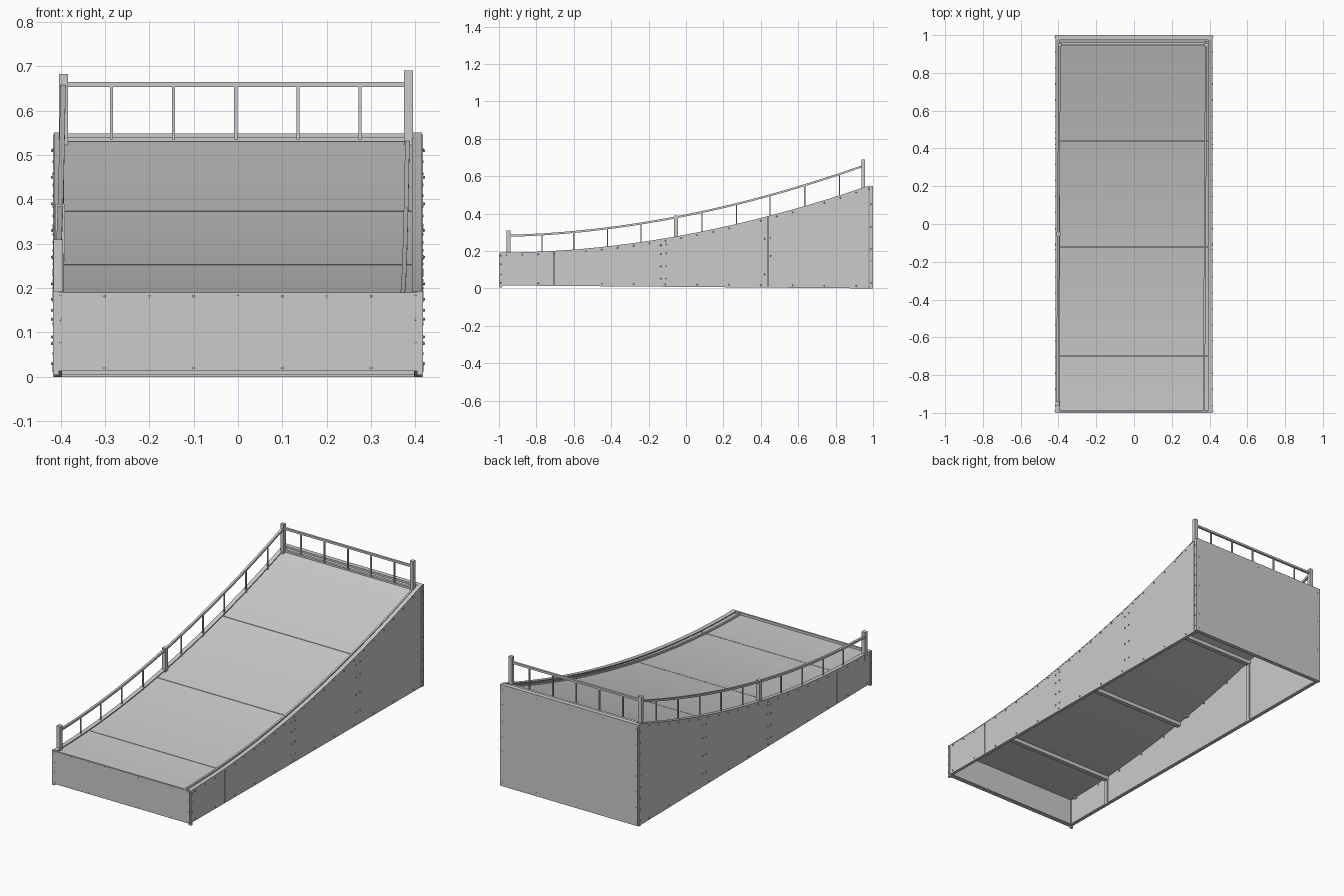
import bpy, bmesh
from mathutils import Vector, Matrix

cube = bpy.data.objects.get("Cube")
if cube:
    bpy.data.objects.remove(cube, do_unlink=True)

grey = bpy.data.materials.new("painted_grey")
grey.use_nodes = True
COLOR = (0.6, 0.6, 0.6, 1)
grey.diffuse_color = COLOR
grey.node_tree.nodes["Principled BSDF"].inputs["Base Color"].default_value = COLOR


def finish(name, bm, smooth=False):
    bmesh.ops.recalc_face_normals(bm, faces=bm.faces)
    mesh = bpy.data.meshes.new(name)
    bm.to_mesh(mesh)
    bm.free()
    mesh.materials.append(grey)
    ob = bpy.data.objects.new(name, mesh)
    bpy.context.collection.objects.link(ob)
    if smooth:
        bpy.ops.object.select_all(action="DESELECT")
        ob.select_set(True)
        bpy.context.view_layer.objects.active = ob
        bpy.ops.object.shade_smooth_by_angle()
    return ob


def add_box(bm, lo, hi):
    lo, hi = Vector(lo), Vector(hi)
    size = hi - lo
    bmesh.ops.create_cube(bm, size=1, matrix=Matrix.Translation((lo + hi) / 2) @ Matrix.Diagonal((*size, 1)))


def box(name, lo, hi):
    bm = bmesh.new()
    add_box(bm, lo, hi)
    return finish(name, bm)


def edge(y):
    """Height of the curved top edge of the side walls."""
    s = y + 1
    return 0.19 + 0.101 * s ** 2 - 0.00485 * s ** 3


def foot(y):
    """Height of the slightly sloping lower edge."""
    return 0.008 * (1 - y)


def rail_height(y):
    return edge(y) + 0.096 + 0.014 * (y + 1)


def rail_x(y):
    return -0.4 + 0.006 * y


def sweep(name, y0, y1, x0, x1, top, bottom, steps=12):
    """Loft a rectangle along y; every argument after y1 may be a function of y."""
    val = lambda f, y: f(y) if callable(f) else f
    bm = bmesh.new()
    rings = []
    for i in range(steps + 1):
        y = y0 + (y1 - y0) * i / steps
        a, b, t, u = (val(f, y) for f in (x0, x1, top, bottom))
        rings.append([bm.verts.new(p) for p in ((a, y, u), (b, y, u), (b, y, t), (a, y, t))])
    for r, q in zip(rings, rings[1:]):
        for k in range(4):
            n = (k + 1) % 4
            bm.faces.new((r[k], r[n], q[n], q[k]))
    bm.faces.new(rings[0])
    bm.faces.new(rings[-1])
    return finish(name, bm, True)


GAP = 0.0015
deck = lambda y: edge(y) - 0.012

# Deck sheets and the joists under their joints
cuts = [-0.99, -0.7, -0.12, 0.44, 0.985]
for i, (a, b) in enumerate(zip(cuts, cuts[1:])):
    sweep(f"deck_sheet_{i + 1}", a + GAP, b - GAP, -0.405, 0.405, deck, lambda y: deck(y) - 0.01)
for i, y in enumerate(cuts[1:-1]):
    z = deck(y) - 0.011
    box(f"joist_{i + 1}", (-0.405, y - 0.012, z - 0.02), (0.405, y + 0.012, z))

# Side walls in three sheets, with flanges, bottom rims and joint battens
side_cuts = [-0.995, -0.705, 0.437, 0.978]
for side, s in (("left", 1), ("right", -1)):
    for i, (a, b) in enumerate(zip(side_cuts, side_cuts[1:])):
        sweep(f"{side}_wall_{i + 1}", a + GAP, b - GAP, s * 0.405, s * 0.414, edge, foot)
    for y in side_cuts[1:-1]:
        box(f"{side}_wall_batten", (s * 0.399, y - 0.012, foot(y)), (s * 0.405, y + 0.012, deck(y)))
    sweep(f"{side}_top_flange", -0.99, 0.98, s * 0.392, s * 0.415,
          lambda y: edge(y) + 0.002, lambda y: edge(y) - 0.003, 32)
    sweep(f"{side}_bottom_rim", -0.99, 0.98, s * 0.397, s * 0.407,
          lambda y: foot(y) + 0.006, foot, 4)
    box(f"{side}_back_corner", (s * 0.398, 0.981, 0), (s * 0.417, 0.998, 0.546))
    box(f"{side}_front_corner", (s * 0.403, -0.998, 0.004), (s * 0.417, -0.985, 0.192))

# Low guide strip along the open edge of the deck
sweep("guide_strip", -0.99, 0.97, lambda y: 0.371 + 0.006 * y, lambda y: 0.381 + 0.006 * y,
      lambda y: edge(y) - 0.003, lambda y: deck(y) - 0.004, 32)

# End walls
box("front_wall", (-0.41, -1, 0.013), (0.41, -0.99, 0.19))
box("front_bottom_rim", (-0.41, -0.992, 0.013), (0.41, -0.978, 0.019))
box("back_wall", (-0.41, 0.99, 0), (0.41, 1, 0.545))
box("back_bottom_rim", (-0.41, 0.978, 0), (0.41, 0.992, 0.006))
box("back_top_cap", (-0.415, 0.975, 0.539), (0.415, 1, 0.549))
box("back_kick_bar", (-0.4, 0.948, 0.53), (0.39, 0.962, 0.54))

# Railing posts
for name, x, y, top, w in (("front_post", -0.405, -0.95, 0.31, 0.011), ("middle_post", -0.401, -0.053, 0.39, 0.011),
                           ("back_right_post", -0.393, 0.948, 0.682, 0.01), ("back_left_post", 0.384, 0.948, 0.69, 0.01)):
    box(name, (x - w, y - w, edge(y) - 0.03), (x + w, y + w, top))

# Curved side rail with balusters
sweep("side_handrail", -0.95, 0.95, lambda y: rail_x(y) - 0.006, lambda y: rail_x(y) + 0.006,
      rail_height, lambda y: rail_height(y) - 0.011, 32)
bm = bmesh.new()
for y in (-0.77, -0.6, -0.42, -0.24, 0.085, 0.27, 0.45, 0.635, 0.82):
    x = rail_x(y)
    add_box(bm, (x - 0.003, y - 0.003, deck(y) - 0.025), (x + 0.003, y + 0.003, rail_height(y) - 0.008))
finish("side_balusters", bm)

# Straight back rail with balusters
box("back_handrail", (-0.395, 0.942, 0.653), (0.385, 0.954, 0.664))
bm = bmesh.new()
for i in range(5):
    x = -0.285 + 0.14 * i
    add_box(bm, (x - 0.0035, 0.944, 0.535), (x + 0.0035, 0.951, 0.655))
finish("back_balusters", bm)


# Bolt heads
def bolts(name, points, axis):
    bm = bmesh.new()
    turn = Vector(axis).to_track_quat("Z", "Y").to_matrix().to_4x4()
    for p in points:
        bmesh.ops.create_cone(bm, cap_ends=True, segments=8, radius1=0.004, radius2=0.0025, depth=0.005,
                              matrix=Matrix.Translation(p) @ turn)
    finish(name, bm)


for side, s in (("left", 1), ("right", -1)):
    x = s * 0.416
    pts = []
    for i in range(23):
        y = -0.96 + 0.085 * i
        pts.append((x, y, edge(y) - 0.012))
        if i % 2 == 0:
            pts.append((x, y, foot(y) + 0.013))
    for y in (-0.135, -0.105, 0.42, 0.452):
        pts += [(x, y, edge(y) * f) for f in (0.2, 0.45, 0.7, 0.88)]
    pts += [(s * 0.4185, 0.989, 0.03 + 0.06 * i) for i in range(9)]
    pts += [(s * 0.4185, -0.991, z) for z in (0.03, 0.075, 0.13, 0.175)]
    bolts(f"{side}_bolts", pts, (s, 0, 0))

row = [-0.4 + 0.1 * i for i in range(9)]
bolts("front_bolts", [(x, -0.9985, z) for x in row for z in (0.02, 0.182)]
      + [(x, -0.9985, z) for x in (-0.4, 0.4) for z in (0.075, 0.13)], (0, -1, 0))
bolts("back_bolts", [(x, 0.9985, z) for x in row[::2] for z in (0.02, 0.525)]
      + [(x, 0.9985, 0.1 + 0.085 * i) for x in (-0.4, 0.4) for i in range(5)], (0, 1, 0))
